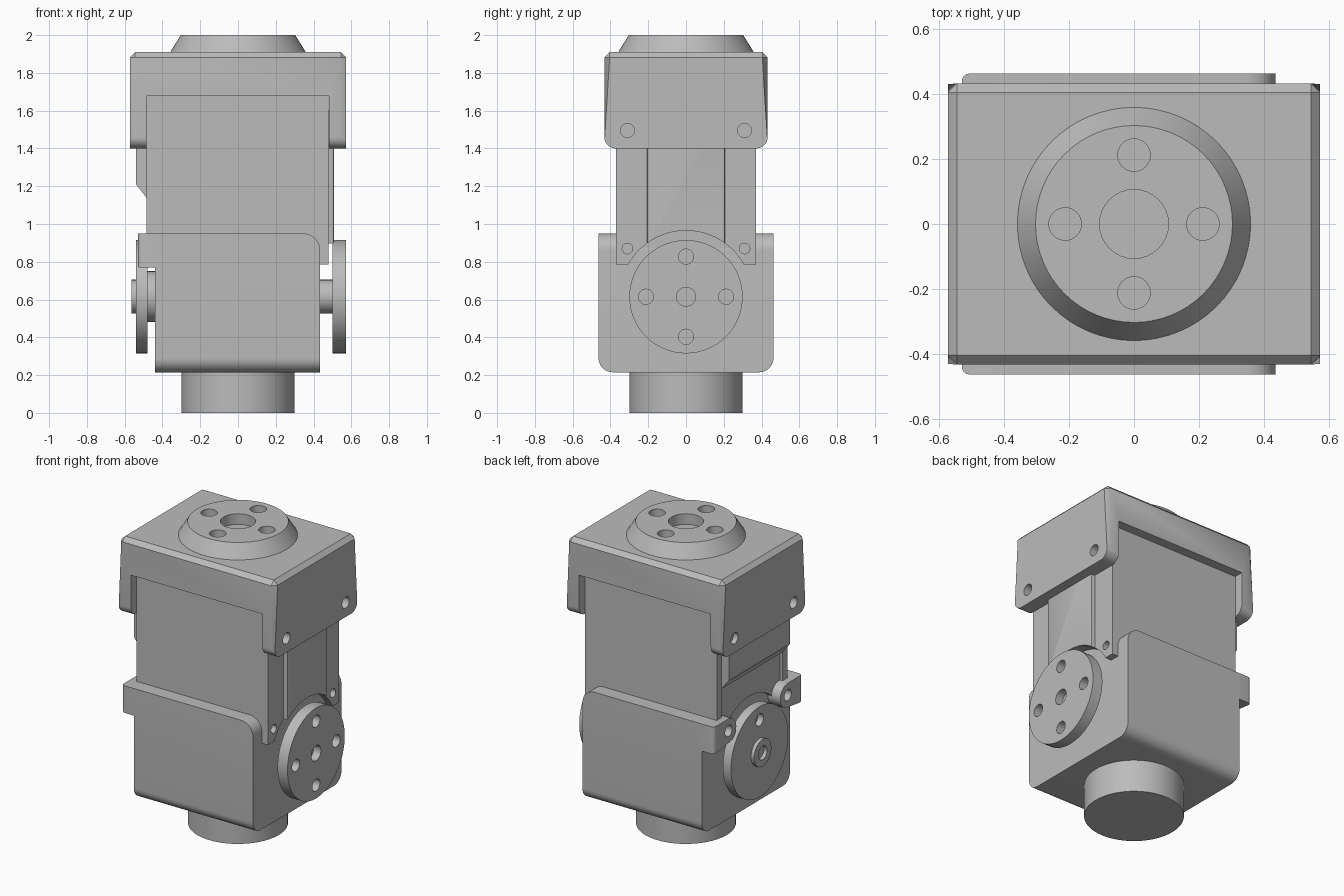
import bpy, bmesh
from math import sin, cos, pi, radians, asin
from mathutils import Matrix, Vector

cube = bpy.data.objects.get("Cube")
if cube:
    bpy.data.objects.remove(cube, do_unlink=True)

grey = bpy.data.materials.new("machined grey")
grey.use_nodes = True
grey.diffuse_color = (0.5, 0.5, 0.5, 1)
grey.node_tree.nodes["Principled BSDF"].inputs["Base Color"].default_value = grey.diffuse_color

AXLE = 0.615    # height of the hinge axis
SCREW = 0.31    # sideways offset of the screws
CLEAR = 0.35    # radius of the gap around the horn


def finish(bm, name):
    bmesh.ops.recalc_face_normals(bm, faces=bm.faces)
    mesh = bpy.data.meshes.new(name)
    bm.to_mesh(mesh)
    bm.free()
    obj = bpy.data.objects.new(name, mesh)
    bpy.context.collection.objects.link(obj)
    mesh.materials.append(grey)
    return obj


def smooth(obj):
    bpy.ops.object.select_all(action="DESELECT")
    obj.select_set(True)
    bpy.context.view_layer.objects.active = obj
    bpy.ops.object.shade_smooth_by_angle(angle=radians(30))


def prism(name, axis, pts, lo, hi):
    """Extrude a profile: yz points along x, or xz points along y."""
    bm = bmesh.new()
    place = (lambda p: (lo, p[0], p[1])) if axis == "x" else (lambda p: (p[0], lo, p[1]))
    face = bm.faces.new([bm.verts.new(place(p)) for p in pts])
    move = Vector((hi - lo, 0, 0)) if axis == "x" else Vector((0, hi - lo, 0))
    new = bmesh.ops.extrude_face_region(bm, geom=[face])["geom"]
    bmesh.ops.translate(bm, vec=move, verts=[v for v in new if isinstance(v, bmesh.types.BMVert)])
    return finish(bm, name)


def box(name, x0, x1, y, z0, z1):
    return prism(name, "x", [(-y, z0), (y, z0), (y, z1), (-y, z1)], x0, x1)


def cylinder(name, axis, centre, r1, lo, hi, r2=None, sides=64):
    """Cylinder or cone from lo to hi; centre is (y, z) for x or (x, y) for z."""
    bm = bmesh.new()
    bmesh.ops.create_cone(bm, cap_ends=True, segments=sides, radius1=r1,
                          radius2=r1 if r2 is None else r2, depth=hi - lo)
    mid = (lo + hi) / 2
    if axis == "x":
        m = Matrix.Translation((mid, *centre)) @ Matrix.Rotation(pi / 2, 4, "Y")
    else:
        m = Matrix.Translation((*centre, mid))
    bm.transform(m)
    return finish(bm, name)


def cut(obj, cutters):
    for c in cutters:
        c.hide_render = True
        mod = obj.modifiers.new("cut", "BOOLEAN")
        mod.operation, mod.solver, mod.object = "DIFFERENCE", "EXACT", c
        bpy.context.view_layer.objects.active = obj
        bpy.ops.object.modifier_apply(modifier=mod.name)
        bpy.data.objects.remove(c, do_unlink=True)
    return obj


def bevel(obj, rule, width, segments):
    bm = bmesh.new()
    bm.from_mesh(obj.data)
    edges = [e for e in bm.edges if rule(*(v.co for v in e.verts))]
    bmesh.ops.bevel(bm, geom=edges, offset=width, segments=segments, profile=0.5, affect="EDGES")
    bm.to_mesh(obj.data)
    bm.free()


def arc(cx, cz, r, a0, a1, n=12):
    return [(cx + r * cos(a0 + (a1 - a0) * i / n), cz + r * sin(a0 + (a1 - a0) * i / n))
            for i in range(n + 1)]


def holes(axis, centre, ring, r, mid_r, lo, hi):
    u, v = centre
    spots = [(u + ring, v), (u - ring, v), (u, v + ring), (u, v - ring)]
    return ([cylinder("hole", axis, s, r, lo, hi, sides=32) for s in spots]
            + [cylinder("hole", axis, centre, mid_r, lo, hi, sides=32)])


# Base post
smooth(cylinder("base_post", "z", (0, 0), 0.3, 0, 0.25))

# Lower case with rounded bottom edges and one rounded top corner
case = prism("lower_case", "y", [(-0.44, 0.215), (0.435, 0.215)]
             + arc(0.345, 0.86, 0.09, 0, pi / 2) + [(-0.44, 0.95)], -0.463, 0.463)
bevel(case, lambda a, b: max(a.z, b.z) < 0.22 and abs(a.y - b.y) < 0.01, 0.075, 10)
smooth(case)
box("case_core", -0.43, 0.434, 0.369, 0.3, 1.0)

# Case lugs reaching past the rear horn
for side, word in ((1, "left"), (-1, "right")):
    outline = [(0.463, 0.77), (0.463, 0.95)] + arc(SCREW, 0.87, 0.08, pi / 2, 1.5 * pi)
    outline = [(side * y, z) for y, z in outline]
    lug = prism("case_lug_" + word, "x", outline, -0.53, -0.42)
    bevel(lug, lambda a, b: a.x < -0.52 and b.x < -0.52 and min(abs(a.y), abs(b.y)) > 0.46, 0.025, 5)
    cut(lug, [cylinder("hole", "x", (side * SCREW, 0.87), 0.037, -0.56, -0.47, sides=24)])
    smooth(lug)


# Upper motor body with an arched underside
def arch(half, low):
    t = asin((low - AXLE) / CLEAR)
    return arc(0, AXLE, CLEAR, t, pi - t, 32)


body = prism("motor_body", "x", [(-0.37, 1.69), (0.37, 1.69), (0.37, 0.785)]
             + arch(0.37, 0.785) + [(-0.37, 0.785)], -0.485, 0.48)
body_cuts = [cylinder("hole", "x", (s * SCREW, 0.87), 0.028, 0.44, 0.6, sides=24) for s in (1, -1)]
body_cuts.append(box("recess", -0.6, -0.465, 0.32, 0.8, 1.6))
cut(body, body_cuts)
smooth(body)

# Raised centre panel on one side, sloped connector block on the other
low = AXLE + (CLEAR ** 2 - 0.207 ** 2) ** 0.5
panel = prism("side_panel", "x", [(-0.207, 1.6), (0.207, 1.6)] + arch(0.207, low), 0.45, 0.508)
bevel(panel, lambda a, b: a.x > 0.5 and b.x > 0.5 and abs(a.z - b.z) > 0.3, 0.01, 2)
smooth(panel)
prism("connector_block", "y", [(-0.45, 1.12), (-0.485, 1.14), (-0.54, 1.21), (-0.54, 1.6),
                               (-0.45, 1.6)], -0.32, 0.32)

# Top bracket: an upside-down U with chamfered top and corners
bracket = box("top_bracket", -0.573, 0.573, 0.432, 1.4, 1.91)
bevel(bracket, lambda a, b: abs(a.x - b.x) > 0.5 and max(a.z, b.z) < 1.41, 0.06, 8)
bevel(bracket, lambda a, b: (abs(a.x - b.x) < 0.01 and abs(a.y - b.y) < 0.01 and abs(a.z - b.z) > 0.3)
      or min(a.z, b.z) > 1.9, 0.028, 1)
cutters = [box("opening", -0.484, 0.481, 0.6, 1.2, 1.678)]
for s in (1, -1):
    for x in (0.573, -0.573):
        cutters.append(cylinder("hole", "x", (s * SCREW, 1.495), 0.037, x - 0.07, x + 0.07, sides=24))
cut(bracket, cutters)
smooth(bracket)

# Top horn
smooth(cut(cylinder("top_horn", "z", (0, 0), 0.365, 1.9, 2.0, 0.303),
           holes("z", (0, 0), 0.212, 0.05, 0.106, 1.93, 2.1)))

# Side horns and their hubs
hinge = (0, AXLE)
smooth(cut(cylinder("drive_horn", "x", hinge, 0.3, 0.5, 0.573),
           holes("x", hinge, 0.212, 0.04, 0.05, 0.52, 0.7)))
smooth(cylinder("drive_hub", "x", hinge, 0.09, 0.42, 0.51))
smooth(cut(cylinder("idler_horn", "x", hinge, 0.3, -0.54, -0.48),
           holes("x", hinge, 0.212, 0.04, 0.05, -0.7, -0.5)))
smooth(cylinder("idler_hub", "x", hinge, 0.135, -0.49, -0.42))
smooth(cut(cylinder("idler_cap", "x", hinge, 0.09, -0.563, -0.53),
           [cylinder("hole", "x", hinge, 0.045, -0.6, -0.51, sides=32)]))
